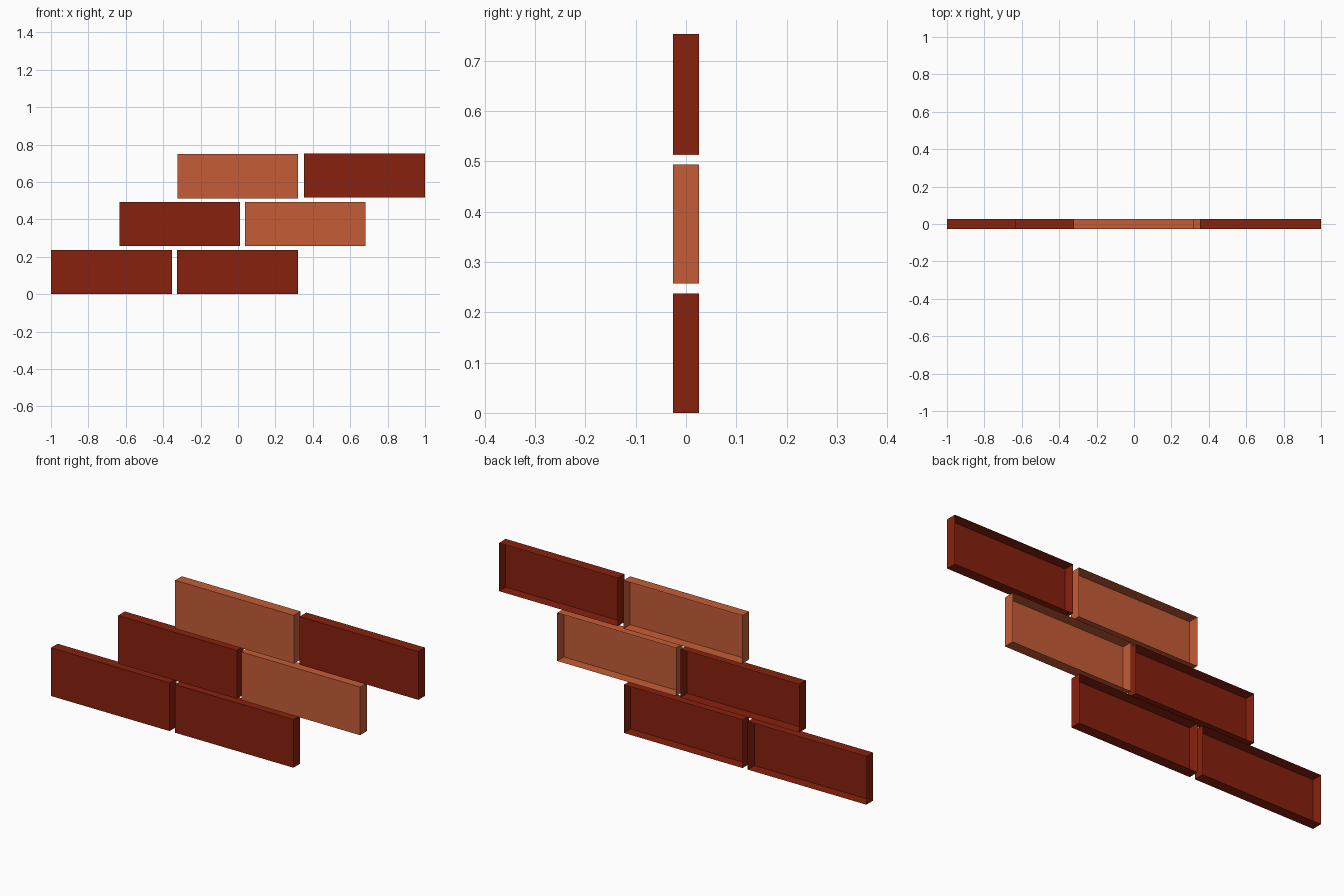
import bpy, bmesh
from mathutils import Matrix

if "Cube" in bpy.data.objects:
    bpy.data.objects.remove(bpy.data.objects["Cube"])


def make_material(name, rgb):
    mat = bpy.data.materials.new(name)
    mat.diffuse_color = (*rgb, 1.0)
    mat.use_nodes = True
    mat.node_tree.nodes["Principled BSDF"].inputs["Base Color"].default_value = mat.diffuse_color
    return mat


dark_red = make_material("dark_red_brick", (0.246, 0.0152, 0.004))
orange = make_material("orange_brick", (0.558, 0.107, 0.037))

LENGTH, DEPTH, HEIGHT = 0.646, 0.052, 0.237


# One brick: a thin-walled shell, open at the back (+y)
def brick(name, x_left, z_bottom, mat):
    bm = bmesh.new()
    bmesh.ops.create_cube(bm, size=1, matrix=Matrix.Diagonal((LENGTH, DEPTH, HEIGHT, 1)))
    bm.normal_update()
    back = [f for f in bm.faces if f.normal.y > 0.9]
    bmesh.ops.delete(bm, geom=back, context='FACES_ONLY')
    mesh = bpy.data.meshes.new(name)
    bm.to_mesh(mesh)
    bm.free()
    mesh.materials.append(mat)
    obj = bpy.data.objects.new(name, mesh)
    obj.location = (x_left + LENGTH / 2, 0, z_bottom + HEIGHT / 2)
    bpy.context.collection.objects.link(obj)


# Three staggered courses, two bricks each
brick("bottom_left_brick", -1.0, 0.0, dark_red)
brick("bottom_right_brick", -0.326, 0.0, dark_red)
brick("middle_left_brick", -0.634, 0.257, dark_red)
brick("middle_right_brick", 0.037, 0.257, orange)
brick("top_left_brick", -0.324, 0.513, orange)
brick("top_right_brick", 0.354, 0.516, dark_red)
